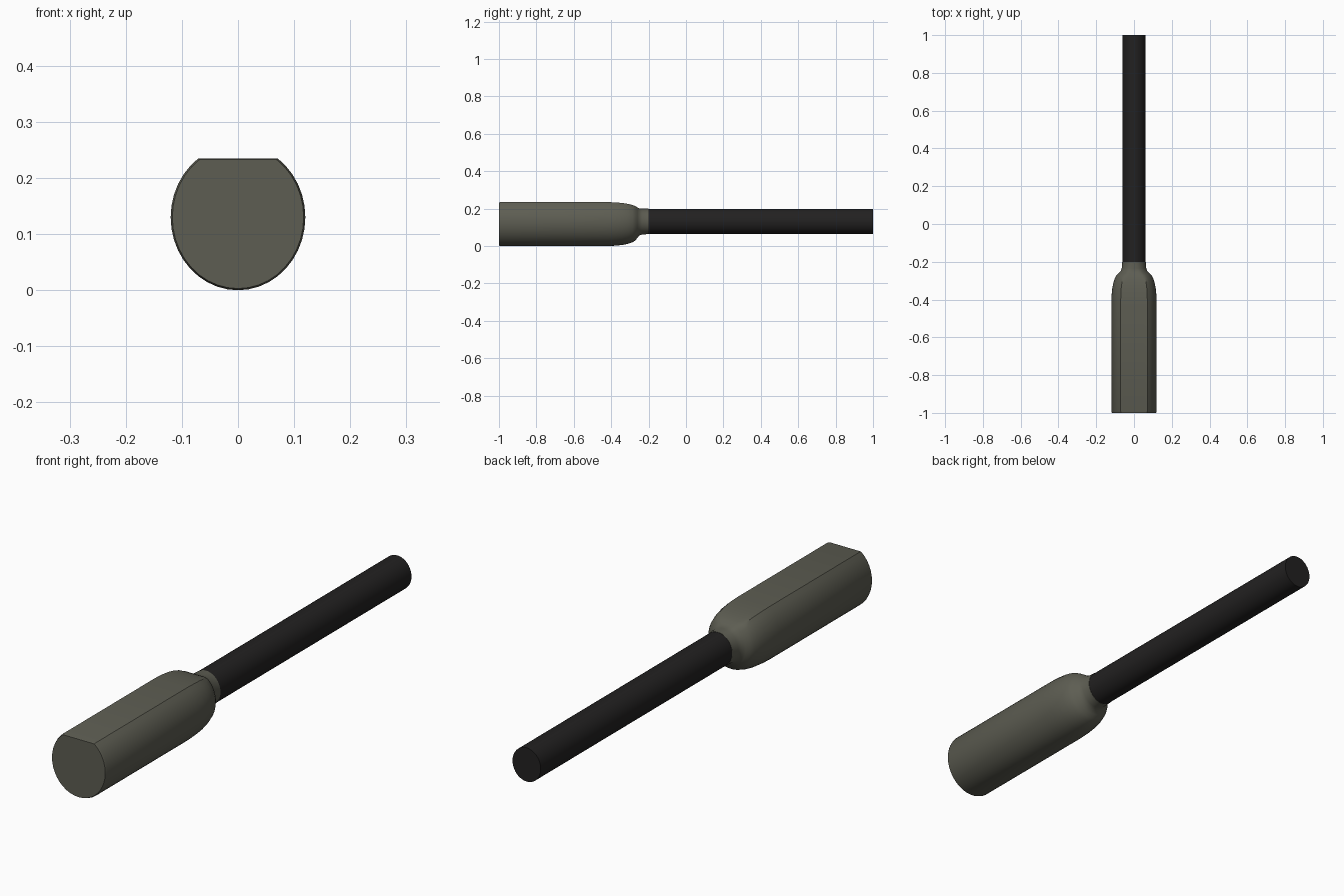
import bpy, bmesh
from math import sin, cos, tau

if "Cube" in bpy.data.objects:
    bpy.data.objects.remove(bpy.data.objects["Cube"])

SEG = 40  # a 9 degree step puts vertices exactly on the flat's corners


def material(name, color):
    m = bpy.data.materials.new(name)
    m.diffuse_color = (*color, 1)
    m.use_nodes = True
    m.node_tree.nodes["Principled BSDF"].inputs["Base Color"].default_value = m.diffuse_color
    return m


def loft(name, stations, mat):
    """Elliptical rings along y: (y, rx, rz, centre z, top clip as fraction of rz)."""
    bm = bmesh.new()
    rings = []
    for y, rx, rz, cz, clip in stations:
        ring = []
        for i in range(SEG):
            a = tau * i / SEG
            ring.append(bm.verts.new((rx * cos(a), y, cz + rz * min(sin(a), clip))))
        rings.append(ring)
    for a, b in zip(rings, rings[1:]):
        for i in range(SEG):
            j = (i + 1) % SEG
            bm.faces.new((a[i], a[j], b[j], b[i]))
    bm.faces.new(rings[0])
    bm.faces.new(rings[-1])
    bmesh.ops.recalc_face_normals(bm, faces=bm.faces)
    me = bpy.data.meshes.new(name)
    bm.to_mesh(me)
    bm.free()
    ob = bpy.data.objects.new(name, me)
    bpy.context.collection.objects.link(ob)
    me.materials.append(mat)
    bpy.ops.object.select_all(action='DESELECT')
    ob.select_set(True)
    bpy.context.view_layer.objects.active = ob
    bpy.ops.object.shade_smooth_by_angle(angle=0.6)
    return ob


# Grip with flattened top, rounded shoulder and short neck
F = 0.809
loft("grip", [
    (-1.0, 0.117, 0.127, 0.13, F),
    (-0.992, 0.12, 0.13, 0.13, F),
    (-0.42, 0.12, 0.13, 0.13, F),
    (-0.38, 0.119, 0.128, 0.13, F),
    (-0.34, 0.115, 0.124, 0.13, F),
    (-0.31, 0.109, 0.118, 0.13, F),
    (-0.285, 0.101, 0.109, 0.13, 0.82),
    (-0.27, 0.092, 0.099, 0.13, 0.84),
    (-0.26, 0.081, 0.087, 0.131, 0.87),
    (-0.25, 0.071, 0.076, 0.132, 0.92),
    (-0.235, 0.065, 0.070, 0.132, 0.98),
    (-0.2, 0.063, 0.068, 0.132, 1),
], material("grip_olive", (0.11, 0.11, 0.085)))

# Straight round shaft
loft("shaft", [
    (-0.2, 0.062, 0.067, 0.132, 1),
    (1.0, 0.062, 0.067, 0.132, 1),
], material("shaft_black", (0.016, 0.015, 0.015)))
